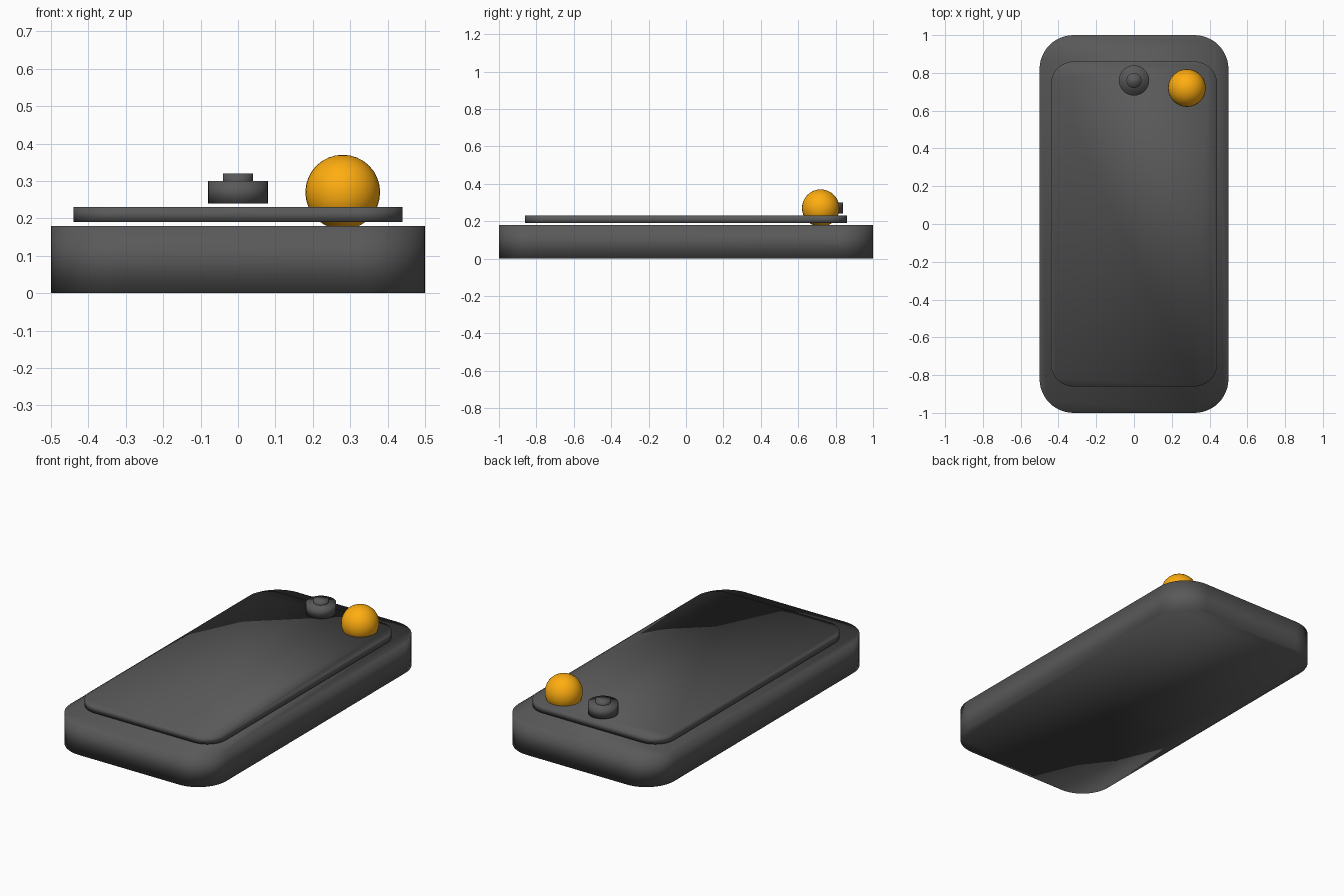
import bpy, bmesh

if "Cube" in bpy.data.objects:
    bpy.data.objects.remove(bpy.data.objects["Cube"])


def material(name, rgb):
    mat = bpy.data.materials.new(name)
    mat.diffuse_color = (*rgb, 1.0)
    mat.use_nodes = True
    mat.node_tree.nodes["Principled BSDF"].inputs["Base Color"].default_value = mat.diffuse_color
    return mat


dark = material("dark", (0.10, 0.10, 0.10))
amber = material("amber", (1.0, 0.42, 0.005))


def finish(obj, name, mat):
    obj.name = name
    obj.data.materials.append(mat)
    for poly in obj.data.polygons:
        poly.use_smooth = True


def rounded_slab(name, half_x, half_y, radius, z0, z1):
    """Closed slab with rounded upright corners."""
    bpy.ops.mesh.primitive_cube_add(size=1, location=(0, 0, (z0 + z1) / 2))
    obj = bpy.context.object
    bm = bmesh.new()
    bm.from_mesh(obj.data)
    bmesh.ops.scale(bm, verts=bm.verts, vec=(2 * half_x, 2 * half_y, z1 - z0))
    upright = [e for e in bm.edges if abs(e.verts[0].co.z - e.verts[1].co.z) > 1e-4]
    bmesh.ops.bevel(bm, geom=upright, offset=radius, offset_type='OFFSET',
                    segments=12, profile=0.5, affect='EDGES')
    bm.to_mesh(obj.data)
    bm.free()
    finish(obj, name, dark)


def disc(name, radius, x, y, z0, z1):
    bpy.ops.mesh.primitive_cylinder_add(vertices=32, radius=radius, depth=z1 - z0,
                                        location=(x, y, (z0 + z1) / 2))
    finish(bpy.context.object, name, dark)


# Case and raised front panel
rounded_slab("case_body", 0.50, 1.00, 0.18, 0.00, 0.18)
rounded_slab("front_panel", 0.44, 0.86, 0.12, 0.19, 0.23)

# Stepped round lens near the top
disc("lens_ring", 0.08, 0, 0.76, 0.24, 0.30)
disc("lens_centre", 0.04, 0, 0.76, 0.28, 0.32)

# Amber indicator ball
bpy.ops.mesh.primitive_uv_sphere_add(segments=32, ring_count=16, radius=0.10,
                                     location=(0.28, 0.72, 0.27))
finish(bpy.context.object, "indicator_ball", amber)
